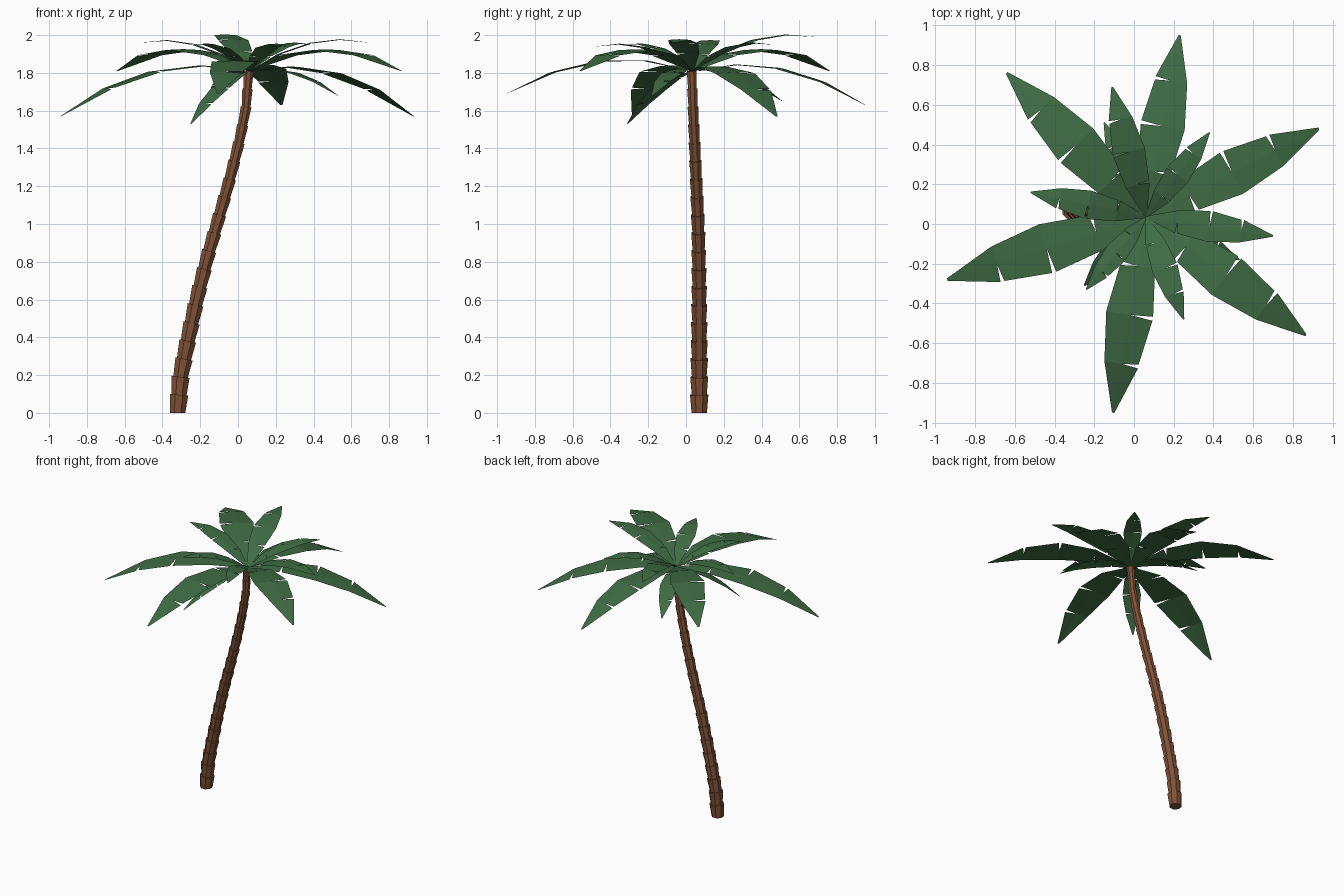
import bpy
from math import cos, sin, tau
from mathutils import Vector

if "Cube" in bpy.data.objects:
    bpy.data.objects.remove(bpy.data.objects["Cube"])


def material(name, rgb):
    m = bpy.data.materials.new(name)
    m.diffuse_color = (*rgb, 1)
    m.use_nodes = True
    m.node_tree.nodes["Principled BSDF"].inputs["Base Color"].default_value = m.diffuse_color
    return m


def add_mesh(name, verts, faces, mat):
    me = bpy.data.meshes.new(name)
    me.from_pydata(verts, [], faces)
    me.update()
    me.materials.append(mat)
    ob = bpy.data.objects.new(name, me)
    bpy.context.collection.objects.link(ob)
    return ob


bark = material("bark", (0.22, 0.085, 0.038))
green = material("leaf_green", (0.05, 0.15, 0.058))

# Trunk: leaning S-curve of flared, stacked eight-sided cups
X = [-0.32, -0.303, -0.262, -0.218, -0.168, -0.11, -0.052, 0.0, 0.042, 0.057]
Y = [0.07, 0.07, 0.07, 0.07, 0.068, 0.064, 0.055, 0.046, 0.037, 0.03]
TOP, SIDES, CUPS = 1.81, 8, 19


def path(t):
    t = min(max(t, 0), 1)
    i = min(int(t * 9), 8)
    f = t * 9 - i
    return Vector((X[i] + (X[i + 1] - X[i]) * f, Y[i] + (Y[i + 1] - Y[i]) * f, t * TOP))


verts, faces = [], []


def ring(t, r):
    d = (path(t + 0.03) - path(t - 0.03)).normalized() if t > 0 else Vector((0, 0, 1))
    u = Vector((0, 1, 0)).cross(d).normalized()
    v = d.cross(u)
    for k in range(SIDES):
        a = tau * (k + 0.5) / SIDES
        verts.append(path(t) + (u * cos(a) + v * sin(a)) * r)


for i in range(CUPS):
    t0, t1 = i / CUPS, (i + 1) / CUPS
    ring(t0, 0.044 - 0.021 * t0)
    ring(t1, 0.054 - 0.026 * t1)
rings = CUPS * 2
for j in range(rings - 1):
    for k in range(SIDES):
        n = (k + 1) % SIDES
        faces.append((j * SIDES + k, j * SIDES + n, (j + 1) * SIDES + n, (j + 1) * SIDES + k))
faces.append(tuple(reversed(range(SIDES))))
faces.append(tuple(range((rings - 1) * SIDES, rings * SIDES)))
add_mesh("trunk", verts, faces, bark)

# Fronds: arched four-segment blades, slit to the midrib on alternating sides
CROWN = Vector((0.06, 0.035, 1.81))
HALF = [0.008, 0.088, 0.118, 0.086, 0.006]
SLITS = {1: (2, 3), -1: (1,)}


def frond(name, tip):
    chord = Vector(tip) - CROWN
    flat = Vector((chord.x, chord.y, 0))
    length, sag = chord.length, 0.46 * flat.length
    out = flat.normalized()
    left = Vector((-out.y, out.x, 0))
    mids = []
    for k in range(5):
        t = k / 4
        mids.append(CROWN + flat * t + Vector((0, 0, (chord.z + sag) * t - sag * t * t)))
    vs, fs = list(mids), []
    for side in (1, -1):
        for k in range(4):
            pair = []
            for s in (k, k + 1):
                p = mids[s] + left * side * HALF[s] * length - Vector((0, 0, 0.04 * HALF[s]))
                if s in SLITS[side]:
                    # pull the two edges apart along the blade
                    along = (mids[s + 1] - mids[s - 1]).normalized()
                    p += along * length * (0.010 if s == k else -0.010)
                pair.append(len(vs))
                vs.append(p)
            f = (k, k + 1, pair[1], pair[0])
            fs.append(f if side == 1 else f[::-1])
    add_mesh(name, vs, fs, green)


large = [(0.93, 0.48, 1.57), (0.23, 0.95, 1.63), (-0.64, 0.76, 1.81),
         (-0.94, -0.28, 1.57), (-0.105, -0.95, 1.69), (0.865, -0.56, 1.81)]
upper = [(-0.11, 0.69, 1.99), (0.38, 0.46, 1.95), (0.70, -0.06, 1.96),
         (0.25, -0.48, 1.94), (-0.24, -0.33, 1.95), (-0.52, 0.16, 1.96)]
lower = [(-0.25, -0.31, 1.53), (0.53, -0.18, 1.68), (-0.15, 0.51, 1.65)]
for label, tips in (("large", large), ("upper", upper), ("lower", lower)):
    for i, tip in enumerate(tips):
        frond(f"{label}_frond_{i + 1}", tip)
